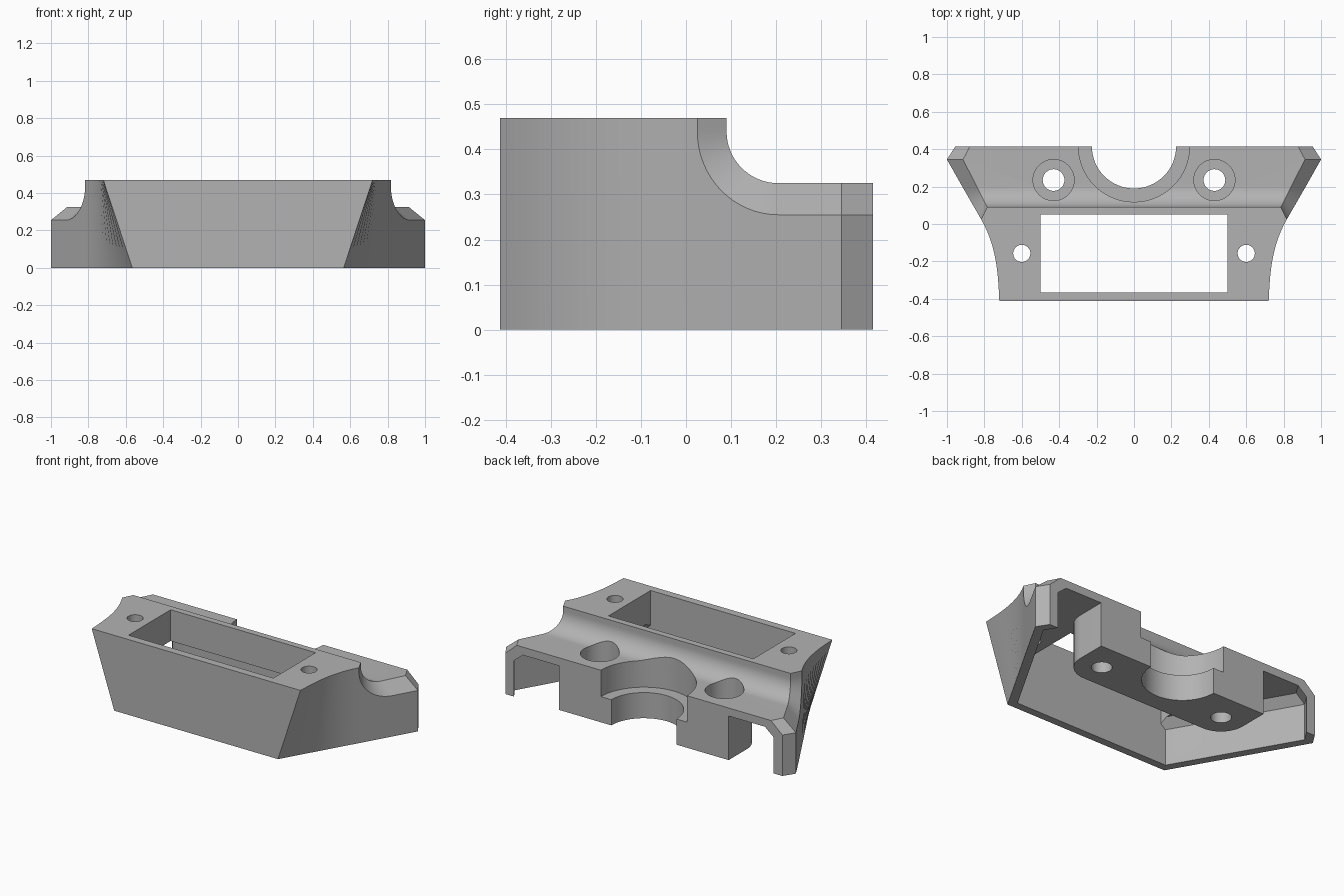
import bpy, bmesh, math
from mathutils import Matrix

cube = bpy.data.objects.get("Cube")
if cube:
    bpy.data.objects.remove(cube, do_unlink=True)

GREY = (0.45, 0.45, 0.45, 1)
mat = bpy.data.materials.new("plain grey")
mat.use_nodes = True
mat.diffuse_color = GREY
mat.node_tree.nodes["Principled BSDF"].inputs["Base Color"].default_value = GREY


def finish(name, bm):
    bmesh.ops.recalc_face_normals(bm, faces=bm.faces)
    mesh = bpy.data.meshes.new(name)
    bm.to_mesh(mesh)
    bm.free()
    mesh.materials.append(mat)
    obj = bpy.data.objects.new(name, mesh)
    bpy.context.collection.objects.link(obj)
    return obj


def loft(name, rings):
    """Closed solid through rings of equal point count."""
    bm = bmesh.new()
    loops = [[bm.verts.new(p) for p in ring] for ring in rings]
    n = len(loops[0])
    for a, b in zip(loops, loops[1:]):
        for i in range(n):
            j = (i + 1) % n
            bm.faces.new((a[i], a[j], b[j], b[i]))
    bm.faces.new(loops[0])
    bm.faces.new(loops[-1])
    return finish(name, bm)


def mirrored(half):
    return half + [(-x, y, z) for x, y, z in reversed(half)]


def prism(name, outline, z0, z1):
    return loft(name, [[(x, y, z) for x, y in outline] for z in (z0, z1)])


def cylinder(name, x, y, r, z0, z1, sides=48):
    bm = bmesh.new()
    bmesh.ops.create_cone(bm, cap_ends=True, segments=sides, radius1=r, radius2=r,
                          depth=z1 - z0, matrix=Matrix.Translation((x, y, (z0 + z1) / 2)))
    return finish(name, bm)


def cut(target, cutter):
    cutter.hide_render = True
    bpy.ops.object.select_all(action='DESELECT')
    target.select_set(True)
    bpy.context.view_layer.objects.active = target
    mod = target.modifiers.new("cut", 'BOOLEAN')
    mod.operation, mod.solver, mod.object = 'DIFFERENCE', 'EXACT', cutter
    bpy.ops.object.modifier_apply(modifier=mod.name)
    bpy.data.objects.remove(cutter, do_unlink=True)


FRONT, BACK, TOP = -0.413, 0.415, 0.47


def side_x(y):
    """Straight flared side, thirty degrees off the depth axis."""
    return 0.565 + 0.576 * (y - FRONT)


def inner_x(y):
    return 0.785 + 0.506 * (y - 0.09)


# Outer body: hollow-sided front part, scooped step, chamfered rear ledge
rings = []
for i in range(13):
    t = i / 12
    y = FRONT + t * (0.025 - FRONT)
    yi = FRONT + t * (0.09 - FRONT)
    x = 0.72 + 0.02 * t + (side_x(0.025) - 0.74) * t ** 3
    xi = 0.685 + t * 0.1
    rings.append(mirrored([(side_x(y), y, 0), (x, y, TOP), (xi, yi, TOP)]))
for i in range(17):
    a = math.pi / 2 * i / 16
    yo, zo = 0.205 - 0.18 * math.cos(a), 0.44 - 0.185 * math.sin(a)
    yi, zi = 0.205 - 0.115 * math.cos(a), 0.44 - 0.115 * math.sin(a)
    rings.append(mirrored([(side_x(yo), yo, 0), (side_x(yo), yo, zo), (inner_x(yi), yi, zi)]))
for x, xi, y in ((1.0, 0.914, 0.345), (0.955, 0.877, BACK)):
    rings.append(mirrored([(x, y, 0), (x, y, 0.255), (xi, y, 0.325)]))
body = loft("bracket_body", rings)

# Underside cavity, with a rounded central block left standing inside it
plan = [(0.533, -0.365), (0.941, 0.344), (0.841, 0.5)]
cavity = loft("cavity_cutter", [mirrored([(x - inset, y, z) for x, y in plan])
                                for z, inset in ((-0.1, 0), (0.225, 0), (0.275, 0.06))])
corner = [(0.43 + 0.155 * math.cos(a), 0.235 - 0.155 * math.sin(a))
          for a in (math.pi / 2 * i / 12 for i in range(13))]
half = [(0.585, 0.6)] + corner
block = prism("central_block", half + [(-x, y) for x, y in reversed(half)], -0.2, 0.4)
cut(cavity, block)
cut(body, cavity)

# Rectangular window
cut(body, prism("window_cutter", [(-0.5, -0.365), (0.5, -0.365), (0.5, 0.05), (-0.5, 0.05)],
                0.1, 0.6))

# Half-round rear notch with a wider upper step
cut(body, cylinder("notch_cutter", 0, BACK, 0.225, -0.1, 0.6, 64))
cut(body, cylinder("notch_step_cutter", 0, BACK, 0.297, 0.16, 0.6, 64))

# Counterbored rear holes and plain front holes
for s in (-1, 1):
    cut(body, cylinder("bolt_hole_cutter", s * 0.43, 0.235, 0.058, -0.1, 0.6))
    cut(body, cylinder("counterbore_cutter", s * 0.43, 0.235, 0.11, 0.16, 0.6))
    cut(body, cylinder("screw_hole_cutter", s * 0.6, -0.157, 0.046, 0.1, 0.6, 32))

bpy.ops.object.select_all(action='DESELECT')
body.select_set(True)
bpy.context.view_layer.objects.active = body
bpy.ops.object.shade_smooth_by_angle(angle=math.radians(25))
